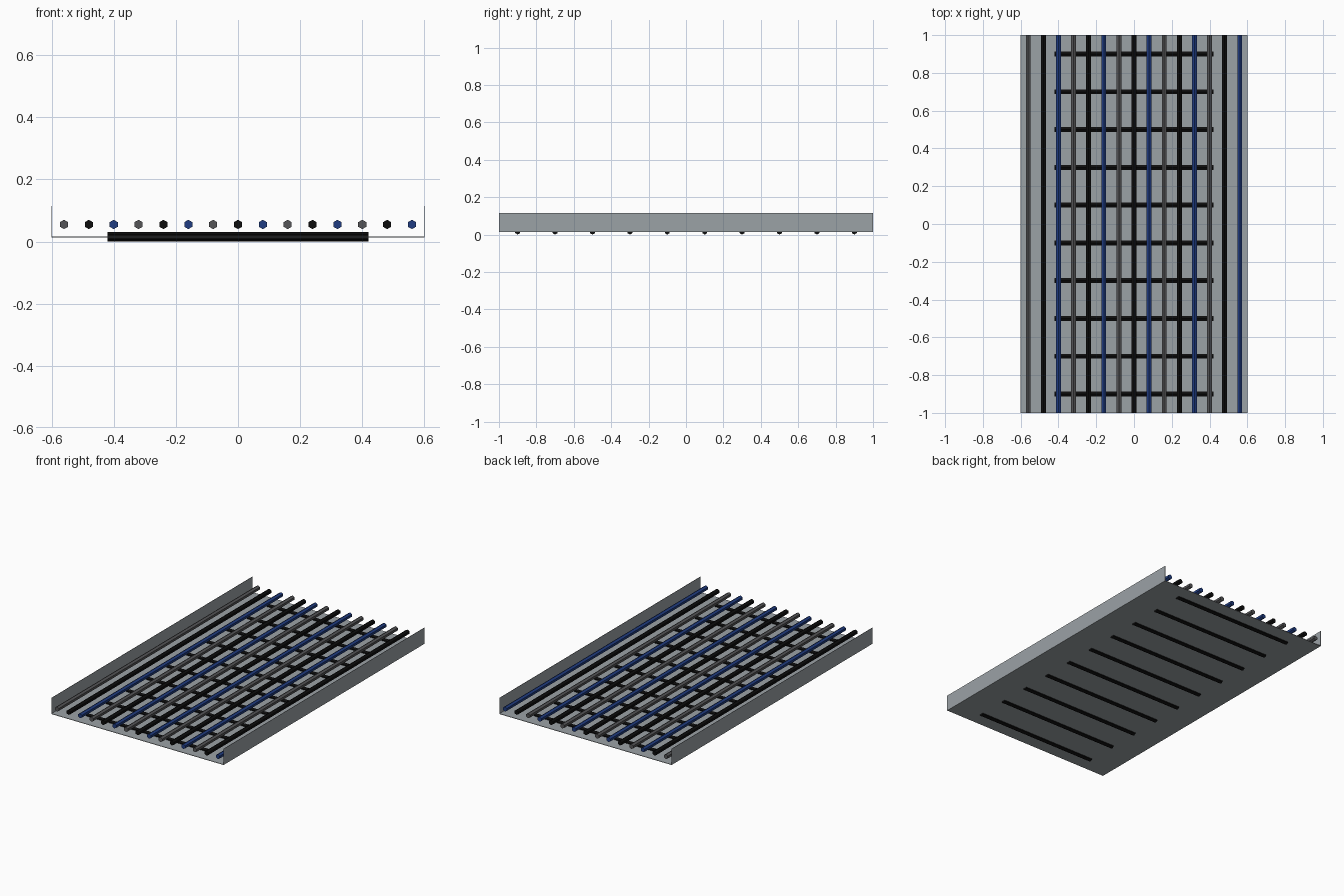
import bpy
from math import pi

cube = bpy.data.objects.get("Cube")
if cube:
    bpy.data.objects.remove(cube, do_unlink=True)


def material(name, rgb):
    m = bpy.data.materials.new(name)
    m.use_nodes = True
    m.diffuse_color = (*rgb, 1)
    m.node_tree.nodes["Principled BSDF"].inputs["Base Color"].default_value = (*rgb, 1)
    return m


steel = material("galvanised grey", (0.33, 0.36, 0.38))
black = material("black", (0.004, 0.004, 0.004))
grey = material("dark grey", (0.09, 0.09, 0.095))
blue = material("blue", (0.014, 0.045, 0.22))


def box(name, size, loc, mat):
    bpy.ops.mesh.primitive_cube_add(size=1, location=loc)
    ob = bpy.context.object
    ob.name = name
    ob.scale = size
    bpy.ops.object.transform_apply(location=False, rotation=False, scale=True)
    ob.data.materials.append(mat)


def hex_rod(name, length, loc, rot, mat):
    bpy.ops.mesh.primitive_cylinder_add(vertices=6, radius=RADIUS, depth=length,
                                        location=loc, rotation=rot)
    ob = bpy.context.object
    ob.name = name
    ob.data.materials.append(mat)


RADIUS = 0.015
BASE_Z = 0.015
WALL_H = 0.1

# Tray: thin floor with an upright wall on each side
box("tray_floor", (1.2, 2, 0.003), (0, 0, BASE_Z), steel)
for side, name in ((-1, "right_wall"), (1, "left_wall")):
    box(name, (0.002, 2, WALL_H), (side * 0.599, 0, BASE_Z + WALL_H / 2), steel)

# Rungs across the tray, half sunk through the floor, with an edge pointing down
for i in range(10):
    hex_rod(f"rung_{i + 1}", 0.84, (0, -0.9 + 0.2 * i, BASE_Z), (pi / 2, 0, pi / 2), black)

# Cables running lengthwise in a repeating colour order
for i in range(15):
    hex_rod(f"cable_{i + 1}", 2, (-0.56 + 0.08 * i, 0, BASE_Z + 0.04),
            (pi / 2, 0, 0), (grey, black, blue)[i % 3])
